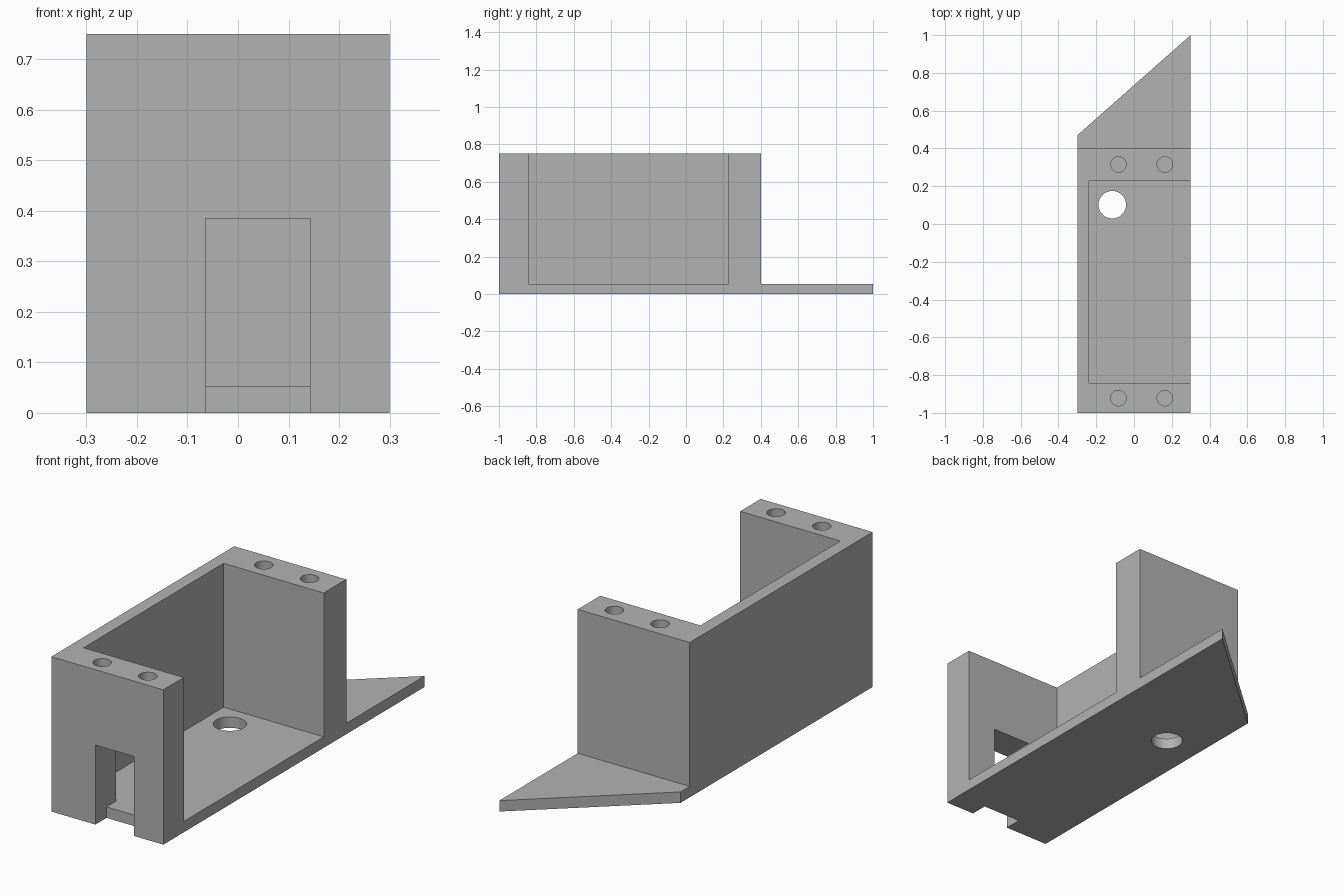
import bpy
import bmesh
import math

if "Cube" in bpy.data.objects:
    bpy.data.objects.remove(bpy.data.objects["Cube"], do_unlink=True)

FLOOR, TOP = 0.053, 0.75


def prism(name, outline, z0, z1):
    """Extrude a flat outline from z0 up to z1."""
    bm = bmesh.new()
    face = bm.faces.new([bm.verts.new((x, y, z0)) for x, y in outline])
    out = bmesh.ops.extrude_face_region(bm, geom=[face])
    verts = [v for v in out["geom"] if isinstance(v, bmesh.types.BMVert)]
    bmesh.ops.translate(bm, verts=verts, vec=(0, 0, z1 - z0))
    bmesh.ops.recalc_face_normals(bm, faces=bm.faces[:])
    mesh = bpy.data.meshes.new(name)
    bm.to_mesh(mesh)
    bm.free()
    obj = bpy.data.objects.new(name, mesh)
    bpy.context.collection.objects.link(obj)
    return obj


def cut(target, outline, z0, z1):
    """Remove a prism from the target."""
    tool = prism("cutter", outline, z0, z1)
    tool.hide_render = True
    mod = target.modifiers.new("cut", "BOOLEAN")
    mod.operation = "DIFFERENCE"
    mod.solver = "EXACT"
    mod.object = tool
    bpy.context.view_layer.objects.active = target
    bpy.ops.object.modifier_apply(modifier=mod.name)
    bpy.data.objects.remove(tool, do_unlink=True)


def rect(x0, x1, y0, y1):
    return [(x0, y0), (x1, y0), (x1, y1), (x0, y1)]


def circle(x, y, r, n=32):
    return [(x + r * math.cos(math.tau * i / n), y + r * math.sin(math.tau * i / n))
            for i in range(n)]


# Solid block on the full plan, with the slanted tail at the back
bracket = prism("servo_bracket",
                [(-0.3, -1), (0.3, -1), (0.3, 1), (-0.3, 0.47)], 0, TOP)

# Lower the tail to a thin flange, then open the pocket towards +x
cut(bracket, rect(-0.5, 0.5, 0.4, 1.2), FLOOR, 1)
cut(bracket, rect(-0.237, 0.5, -0.843, 0.228), FLOOR, 1)

# Front cable notch: through the wall above, part way into the floor
cut(bracket, rect(-0.064, 0.143, -1.1, -0.8), FLOOR, 0.385)
cut(bracket, rect(-0.064, 0.143, -1.1, -0.915), -0.1, 0.2)

# Round opening through the floor
cut(bracket, circle(-0.115, 0.102, 0.073), -0.1, 0.2)

# Blind screw holes in the tops of the two end walls
for y in (-0.922, 0.315):
    for x in (-0.082, 0.163):
        cut(bracket, circle(x, y, 0.041), 0.48, 1)

# Plain grey material
grey = bpy.data.materials.new("grey plastic")
grey.use_nodes = True
colour = (0.45, 0.45, 0.45, 1)
grey.diffuse_color = colour
grey.node_tree.nodes["Principled BSDF"].inputs["Base Color"].default_value = colour
bracket.data.materials.clear()
bracket.data.materials.append(grey)

bpy.ops.object.select_all(action="DESELECT")
bracket.select_set(True)
bpy.context.view_layer.objects.active = bracket
bpy.ops.object.shade_smooth_by_angle(angle=math.radians(30))
